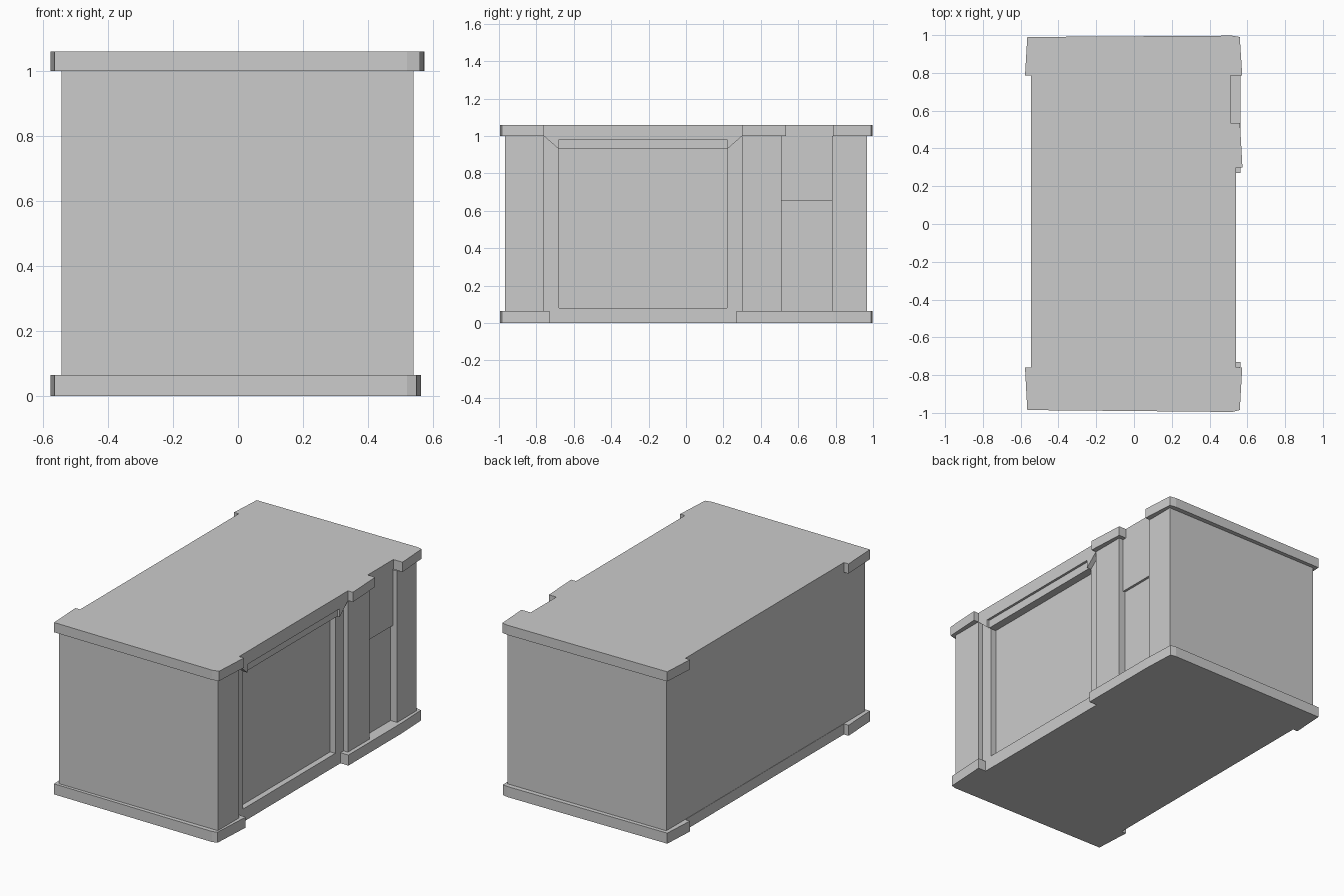
import bpy, bmesh

if "Cube" in bpy.data.objects:
    bpy.data.objects.remove(bpy.data.objects["Cube"])


def prism(name, pts, lo, hi, axis='z', caps=True):
    """Extrude an outline: (x, y) along z, or (y, z) along x."""
    bm = bmesh.new()

    def ring(h):
        return [bm.verts.new((a, b, h) if axis == 'z' else (h, a, b)) for a, b in pts]
    low, high = ring(lo), ring(hi)
    n = len(pts)
    for i in range(n):
        j = (i + 1) % n
        bm.faces.new((low[i], low[j], high[j], high[i]))
    if caps:
        bm.faces.new(low[::-1])
        bm.faces.new(high)
    bmesh.ops.recalc_face_normals(bm, faces=bm.faces)
    me = bpy.data.meshes.new(name)
    bm.to_mesh(me)
    bm.free()
    ob = bpy.data.objects.new(name, me)
    bpy.context.collection.objects.link(ob)
    return ob


def box(name, x, y, z):
    return prism(name, [(x[0], y[0]), (x[1], y[0]), (x[1], y[1]), (x[0], y[1])], *z)


WALL, FRAME, PANEL = 0.54, 0.51, 0.475

# left side and end edges shared by both slabs (anticlockwise from back right)
left_edge = [(0.52, 0.997), (-0.565, 0.99), (-0.577, 0.785), (-0.545, 0.785),
             (-0.545, -0.76), (-0.577, -0.76), (-0.565, -0.985), (0.52, -0.995)]

# roof slab, notched above the doorway
prism("roof_slab", left_edge + [
    (0.56, -0.985), (0.573, -0.76), (WALL, -0.76), (WALL, 0.30),
    (0.574, 0.30), (0.561, 0.535), (FRAME, 0.535), (FRAME, 0.785),
    (0.573, 0.785), (0.56, 0.99)], 1.0, 1.06)

# base slab, stepping in below the wide opening
prism("base_slab", left_edge + [
    (0.55, -0.985), (0.564, -0.73), (FRAME, -0.73), (FRAME, 0.27),
    (0.564, 0.27), (0.564, 0.785), (0.555, 0.99)], 0.0, 0.065)

# walls with pillars, stepped wide opening and doorway recess
prism("walls", [
    (WALL, 0.967), (-0.543, 0.967), (-0.543, -0.967), (WALL, -0.967),
    (WALL, -0.76), (FRAME, -0.76), (FRAME, -0.68), (PANEL, -0.68),
    (PANEL, 0.22), (FRAME, 0.22), (FRAME, 0.30), (WALL, 0.30),
    (WALL, 0.51), (0.495, 0.51), (0.495, 0.78), (WALL, 0.78)],
    0.065, 1.0, caps=False)

# sill of the wide opening
box("opening_sill", (PANEL, FRAME), (-0.68, 0.22), (0.065, 0.08))

# lintel with sloping brackets at both ends
box("lintel", (PANEL, WALL), (-0.68, 0.22), (0.98, 1.0))
box("lintel_inset", (PANEL, 0.525), (-0.68, 0.22), (0.93, 0.98))
for side, inner, outer in (("front", -0.68, -0.76), ("rear", 0.22, 0.30)):
    prism(side + "_lintel_bracket", [(inner, 0.93), (inner, 1.0), (outer, 1.0)],
          FRAME, WALL, axis='x')

# panel above the door
box("door_header", (0.495, FRAME), (0.51, 0.78), (0.655, 1.0))
